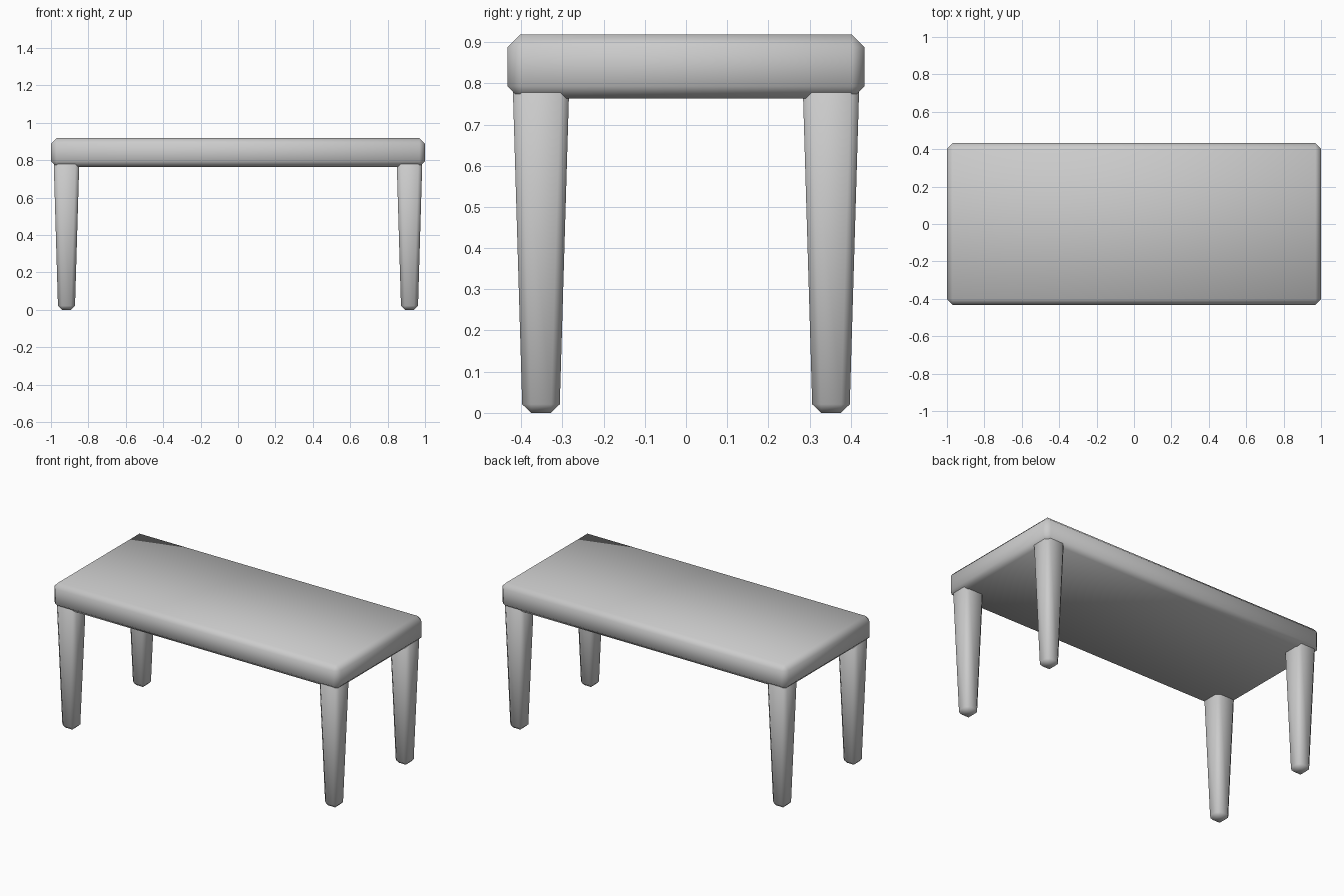
import bpy
import bmesh

if "Cube" in bpy.data.objects:
    bpy.data.objects.remove(bpy.data.objects["Cube"], do_unlink=True)

# One plain grey for the whole table
grey = bpy.data.materials.new("plain grey")
grey.use_nodes = True
colour = (0.6, 0.6, 0.6, 1)
grey.diffuse_color = colour
grey.node_tree.nodes["Principled BSDF"].inputs["Base Color"].default_value = colour


def chamfered_block(name, centre, bottom, top, size_top, size_bottom, bevel):
    """Box that may taper downwards, with single chamfers and soft shading."""
    bm = bmesh.new()
    bmesh.ops.create_cube(bm, size=1)
    for v in bm.verts:
        upper = v.co.z > 0
        size = size_top if upper else size_bottom
        v.co.x = centre[0] + v.co.x * size[0]
        v.co.y = centre[1] + v.co.y * size[1]
        v.co.z = top if upper else bottom
    bmesh.ops.bevel(bm, geom=bm.edges[:], offset=bevel, segments=1,
                    affect='EDGES', clamp_overlap=True)
    bmesh.ops.recalc_face_normals(bm, faces=bm.faces[:])
    for f in bm.faces:
        f.smooth = True
    mesh = bpy.data.meshes.new(name)
    bm.to_mesh(mesh)
    bm.free()
    mesh.materials.append(grey)
    obj = bpy.data.objects.new(name, mesh)
    bpy.context.collection.objects.link(obj)
    return obj


# Thick slab top
chamfered_block("table_top", (0, 0), 0.763, 0.918, (2, 0.866), (2, 0.866), 0.03)

# Four tapered legs, set in at the corners
for end, sy in (("front", -1), ("back", 1)):
    for side, sx in (("right", -1), ("left", 1)):
        chamfered_block(f"{end}_{side}_leg", (sx * 0.917, sy * 0.352), 0, 0.81,
                        (0.138, 0.138), (0.09, 0.09), 0.021)
